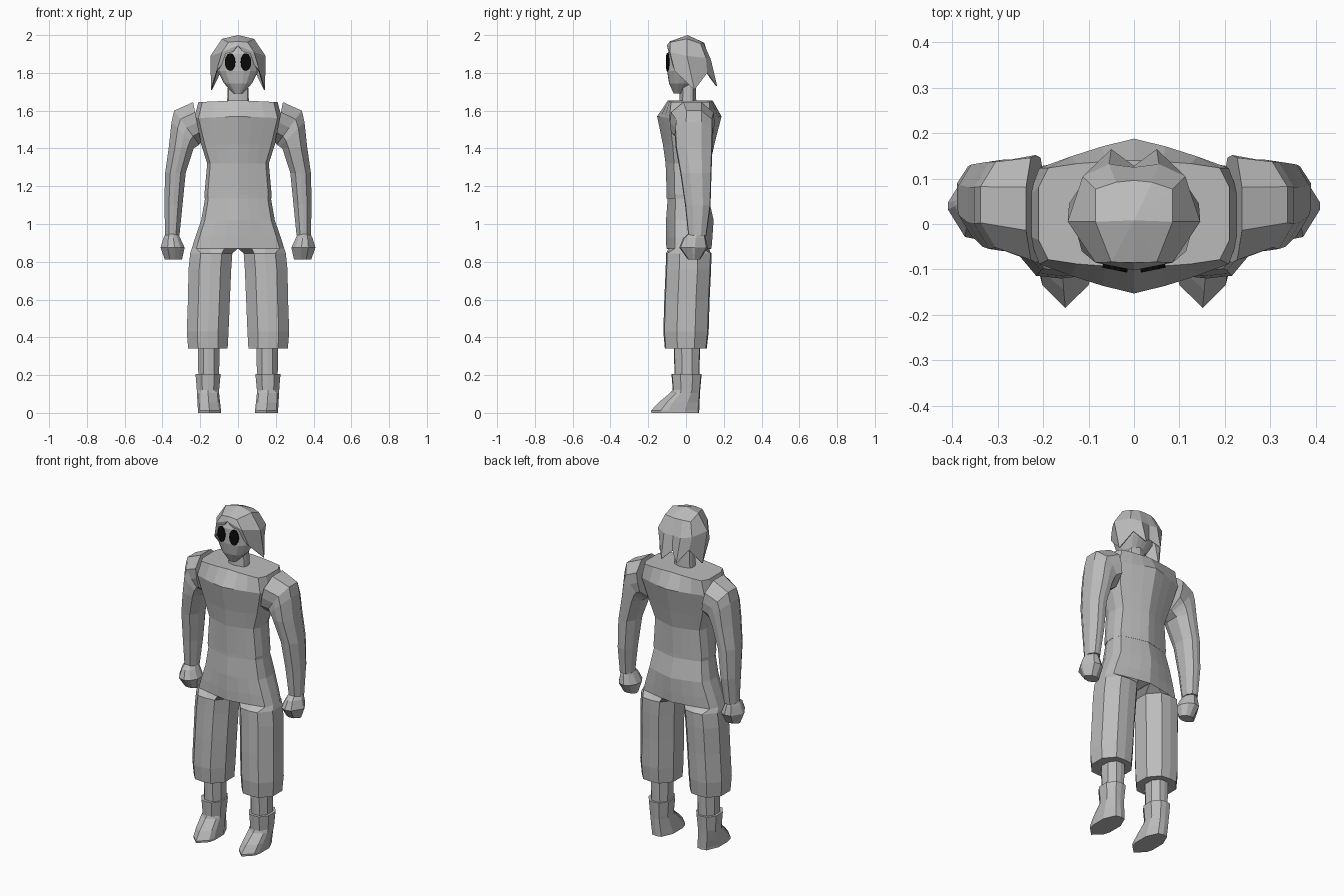
import bpy, bmesh, math
from mathutils import Matrix

if "Cube" in bpy.data.objects:
    bpy.data.objects.remove(bpy.data.objects["Cube"])


def material(name, rgb):
    m = bpy.data.materials.new(name)
    m.diffuse_color = (*rgb, 1)
    m.use_nodes = True
    m.node_tree.nodes["Principled BSDF"].inputs["Base Color"].default_value = m.diffuse_color
    return m


GREY = material("plain_grey", (0.5, 0.5, 0.5))
BLACK = material("eye_black", (0.003, 0.003, 0.003))


def mirrored_y(front):
    return front + [(u, -v) for u, v in reversed(front)]


# Cross-sections: u runs from inner to outer edge, v from front (-1) to back (1)
LIMB = mirrored_y([(0, -.4), (.25, -.95), (.5, -1), (.75, -.95), (1, -.4)])
HALF = mirrored_y([(0, -1), (.3, -.9), (.6, -.77), (.9, -.62), (1, -.25)])
BLOCK = mirrored_y([(0, -1), (.3, -.98), (.6, -.94), (.9, -.86), (1, -.5)])
FACE = mirrored_y([(0, -1), (.3, -.98), (.6, -.88), (.88, -.6), (1, -.2)])
HAND = mirrored_y([(.15, -.3), (.3, -.8), (.5, -1), (.75, -.9), (1, -.1)])
TOE = [(0, -.3), (.08, -.6), (.5, -1), (.92, -.6), (1, -.3)] + LIMB[5:]


def finish(name, bm, mat=GREY):
    """Turn a bmesh into a flat-shaded object mirrored across x = 0."""
    bmesh.ops.remove_doubles(bm, verts=bm.verts[:], dist=0.0005)
    middle = [f for f in bm.faces if all(abs(v.co.x) < 1e-4 for v in f.verts)]
    bmesh.ops.delete(bm, geom=middle, context='FACES')
    bmesh.ops.recalc_face_normals(bm, faces=bm.faces[:])
    me = bpy.data.meshes.new(name)
    bm.to_mesh(me)
    bm.free()
    me.materials.append(mat)
    ob = bpy.data.objects.new(name, me)
    bpy.context.collection.objects.link(ob)
    mod = ob.modifiers.new("mirror", 'MIRROR')
    mod.use_clip = True
    return ob


def loft(name, rings):
    """rings: (section, outer x, outer z, inner x, inner z, front y, back y)"""
    bm = bmesh.new()
    rows = []
    for sec, xo, zo, xi, zi, yf, yb in rings:
        cy, d = (yf + yb) / 2, (yb - yf) / 2
        rows.append([bm.verts.new((xi + (xo - xi) * u, cy + d * v, zi + (zo - zi) * u))
                     for u, v in sec])
    n = len(rows[0])
    for a, b in zip(rows, rows[1:]):
        for i in range(n):
            j = (i + 1) % n
            bm.faces.new((a[i], a[j], b[j], b[i]))
    bm.faces.new(rows[0])
    bm.faces.new(rows[-1])
    return finish(name, bm)


def level(sec, z, xi, xo, yf, yb):
    return (sec, xo, z, xi, z, yf, yb)


# Tunic body
loft("tunic", [
    (BLOCK, .21, 1.645, 0, 1.655, -.095, .14),
    (HALF, .232, 1.56, 0, 1.57, -.153, .188),
    level(HALF, 1.42, 0, .195, -.122, .15),
    level(HALF, 1.32, 0, .163, -.108, .128),
    level(HALF, 1.155, 0, .178, -.102, .122),
    level(HALF, 1.135, 0, .176, -.102, .122),
])

# Trousers, one leg joined to its half of the hips
loft("trousers", [
    level(HALF, 1.16, 0, .170, -.095, .115),
    level(HALF, 1.02, 0, .195, -.106, .146),
    level(HALF, .93, 0, .226, -.106, .14),
    level(HALF, .87, 0, .245, -.104, .135),
    level(LIMB, .845, .03, .253, -.105, .135),
    level(LIMB, .76, .036, .262, -.108, .133),
    level(LIMB, .6, .043, .265, -.115, .125),
    level(LIMB, .43, .05, .271, -.12, .12),
    level(LIMB, .34, .055, .264, -.112, .11),
])

# Arms with sleeves
loft("arm", [
    (LIMB, .238, 1.645, .195, 1.43, -.085, .152),
    (LIMB, .338, 1.6, .205, 1.42, -.057, .142),
    (LIMB, .352, 1.54, .22, 1.41, -.06, .142),
    (LIMB, .366, 1.41, .235, 1.4, -.055, .14),
    level(LIMB, 1.27, .277, .386, -.03, .135),
    level(LIMB, 1.1, .294, .39, -.005, .13),
    level(LIMB, .94, .31, .385, .012, .108),
])
loft("hand", [
    level(HAND, .955, .31, .38, .02, .095),
    level(HAND, .925, .29, .395, -.015, .105),
    level(HAND, .875, .26, .41, -.036, .115),
    level(HAND, .813, .28, .388, .01, .075),
])

# Lower legs and boots
loft("shin", [
    level(LIMB, .36, .098, .212, -.065, .075),
    level(LIMB, .18, .1, .21, -.06, .07),
])
loft("boot", [
    level(LIMB, .207, .092, .225, -.077, .083),
    level(LIMB, .12, .1, .218, -.07, .075),
    level(TOE, .105, .1, .217, -.085, .074),
    level(TOE, .055, .095, .215, -.145, .072),
    level(TOE, .012, .09, .212, -.185, .07),
    level(TOE, 0, .09, .212, -.183, .07),
])

# Neck and head
loft("neck", [
    level(HALF, 1.77, 0, .052, -.03, .05),
    level(HALF, 1.64, 0, .058, -.035, .055),
])
loft("head", [
    level(FACE, 1.955, 0, .07, -.075, .075),
    level(FACE, 1.9, 0, .108, -.098, .09),
    level(FACE, 1.81, 0, .108, -.1, .08),
    level(FACE, 1.745, 0, .075, -.09, .04),
    level(FACE, 1.69, 0, .022, -.065, -.015),
])

# Oval eyes
bm = bmesh.new()
bmesh.ops.create_cone(bm, cap_ends=True, segments=12, radius1=.5, radius2=.5, depth=.008)
bm.transform(Matrix.Translation((.042, -.0975, 1.857)) @ Matrix.Rotation(.2, 4, 'Z')
             @ Matrix.Diagonal((.056, 1, .094, 1)) @ Matrix.Rotation(math.pi / 2, 4, 'X'))
finish("eye", bm, BLACK)

# Hair: crown, two bands and a pointed lower edge, from the front parting to the back
hair_rows = [
    [(0, .008, 2)] * 6,
    [(0, -.085, 1.967), (.05, -.084, 1.962), (.085, .005, 1.98),
     (.085, .077, 1.955), (.04, .092, 1.96), (0, .096, 1.96)],
    [(0, -.102, 1.945), (.085, -.085, 1.91), (.146, .005, 1.89),
     (.113, .105, 1.88), (.055, .132, 1.87), (0, .125, 1.87)],
    [(0, -.102, 1.945), (.115, -.06, 1.81), (.143, .045, 1.71),
     (.098, .112, 1.8), (.05, .165, 1.73), (0, .128, 1.78)],
]
bm = bmesh.new()
grid = [[bm.verts.new(p) for p in row] for row in hair_rows]
for a, b in zip(grid, grid[1:]):
    for i in range(5):
        bm.faces.new((a[i], b[i], b[i + 1], a[i + 1]))
hair = finish("hair", bm)
shell = hair.modifiers.new("thickness", 'SOLIDIFY')
shell.thickness = .006
shell.offset = -1
